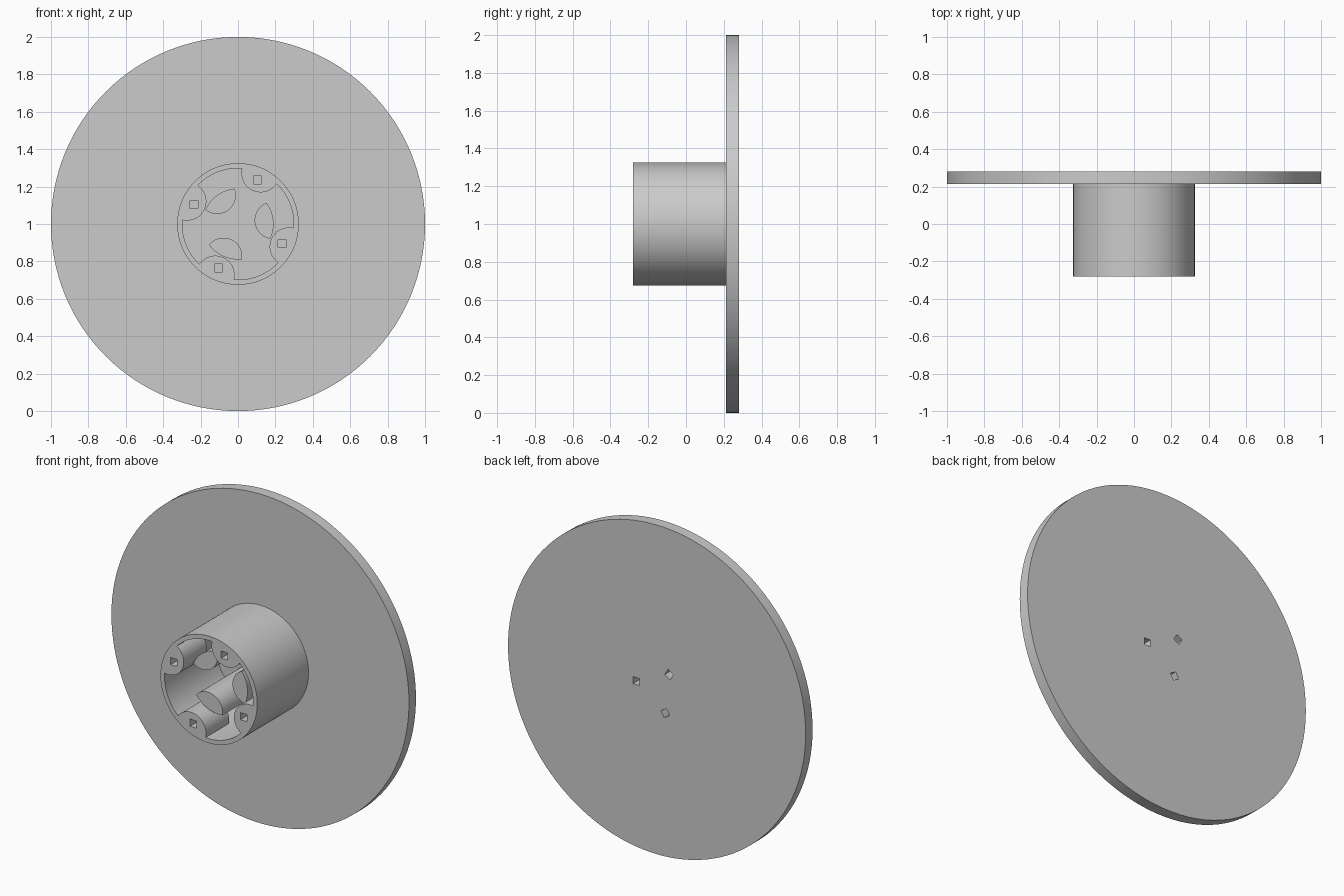
import bpy
import bmesh
from math import radians, pi, sin, cos, asin, atan2
from mathutils import Matrix, Vector

if "Cube" in bpy.data.objects:
    bpy.data.objects.remove(bpy.data.objects["Cube"], do_unlink=True)

grey = bpy.data.materials.new("light grey")
grey.use_nodes = True
colour = (0.6, 0.6, 0.6, 1)
grey.diffuse_color = colour
grey.node_tree.nodes["Principled BSDF"].inputs["Base Color"].default_value = colour

AXIS_Z = 1.0
FRONT, PLATE, BACK = -0.28, 0.213, 0.28
SEGMENTS = 128


def prism(name, outline, y0, y1):
    """Extrude an outline of (x, z) points from y0 to y1."""
    bm = bmesh.new()
    face = bm.faces.new([bm.verts.new((x, y0, z + AXIS_Z)) for x, z in outline])
    result = bmesh.ops.extrude_face_region(bm, geom=[face])
    verts = [v for v in result["geom"] if isinstance(v, bmesh.types.BMVert)]
    bmesh.ops.translate(bm, vec=(0, y1 - y0, 0), verts=verts)
    bmesh.ops.recalc_face_normals(bm, faces=bm.faces)
    mesh = bpy.data.meshes.new(name)
    bm.to_mesh(mesh)
    bm.free()
    mesh.materials.append(grey)
    obj = bpy.data.objects.new(name, mesh)
    bpy.context.collection.objects.link(obj)
    return obj


def arc(cx, radius, start, end, count):
    return [(cx + radius * cos(start + (end - start) * i / count),
             radius * sin(start + (end - start) * i / count))
            for i in range(count)]


def turn(points, angle):
    rotation = Matrix.Rotation(angle, 2)
    return [tuple(rotation @ Vector(p)) for p in points]


def circle(radius):
    return arc(0, radius, 0, 2 * pi, SEGMENTS)


def lens(big, small, centre, angle):
    """Overlap of a circle on the axis and a small circle centred off it."""
    x = (big ** 2 + centre ** 2 - small ** 2) / (2 * centre)
    z = (big ** 2 - x ** 2) ** 0.5
    outer, inner = asin(z / big), atan2(z, x - centre)
    points = arc(0, big, -outer, outer, 16)
    points += arc(centre, small, inner, 2 * pi - inner, 32)
    return turn(points, angle)


def square(distance, angle, size, tilt):
    h = size / 2
    centre = Vector((distance * cos(angle), distance * sin(angle)))
    corners = turn([(-h, -h), (h, -h), (h, h), (-h, h)], tilt)
    return [tuple(centre + Vector(c)) for c in corners]


def combine(target, other, operation):
    mod = target.modifiers.new(operation.lower(), "BOOLEAN")
    mod.operation, mod.object, mod.solver = operation, other, "EXACT"
    bpy.context.view_layer.objects.active = target
    bpy.ops.object.modifier_apply(modifier=mod.name)
    bpy.data.objects.remove(other, do_unlink=True)


def smooth(obj):
    bpy.ops.object.select_all(action="DESELECT")
    obj.select_set(True)
    bpy.context.view_layer.objects.active = obj
    bpy.ops.object.shade_smooth_by_angle(angle=radians(30))


# Hollow hub with four short screw bosses at its open end
hub = prism("hub", circle(0.325), FRONT, PLATE)
combine(hub, prism("bore", circle(0.298), FRONT - 0.1, PLATE + 0.1), "DIFFERENCE")
for i in range(4):
    angle = radians(66 + 90 * i)
    boss = prism("boss", lens(0.31, 0.103, 0.298, angle), FRONT, FRONT + 0.22)
    combine(hub, boss, "UNION")
    hole = prism("hole", square(0.257, angle, 0.043, 0), FRONT - 0.1, FRONT + 0.17)
    combine(hub, hole, "DIFFERENCE")
smooth(hub)

# Disc with three long pegs inside the hub, drilled from the back
disc = prism("disc", circle(1.0), PLATE, BACK)
for i in range(3):
    angle = radians(6 + 120 * i)
    peg = prism("peg", lens(0.19, 0.1, 0.19, angle), -0.18, PLATE + 0.03)
    combine(disc, peg, "UNION")
    hole = prism("hole", square(0.14, angle, 0.043, radians(120 * i)), 0.05, BACK + 0.1)
    combine(disc, hole, "DIFFERENCE")
smooth(disc)
